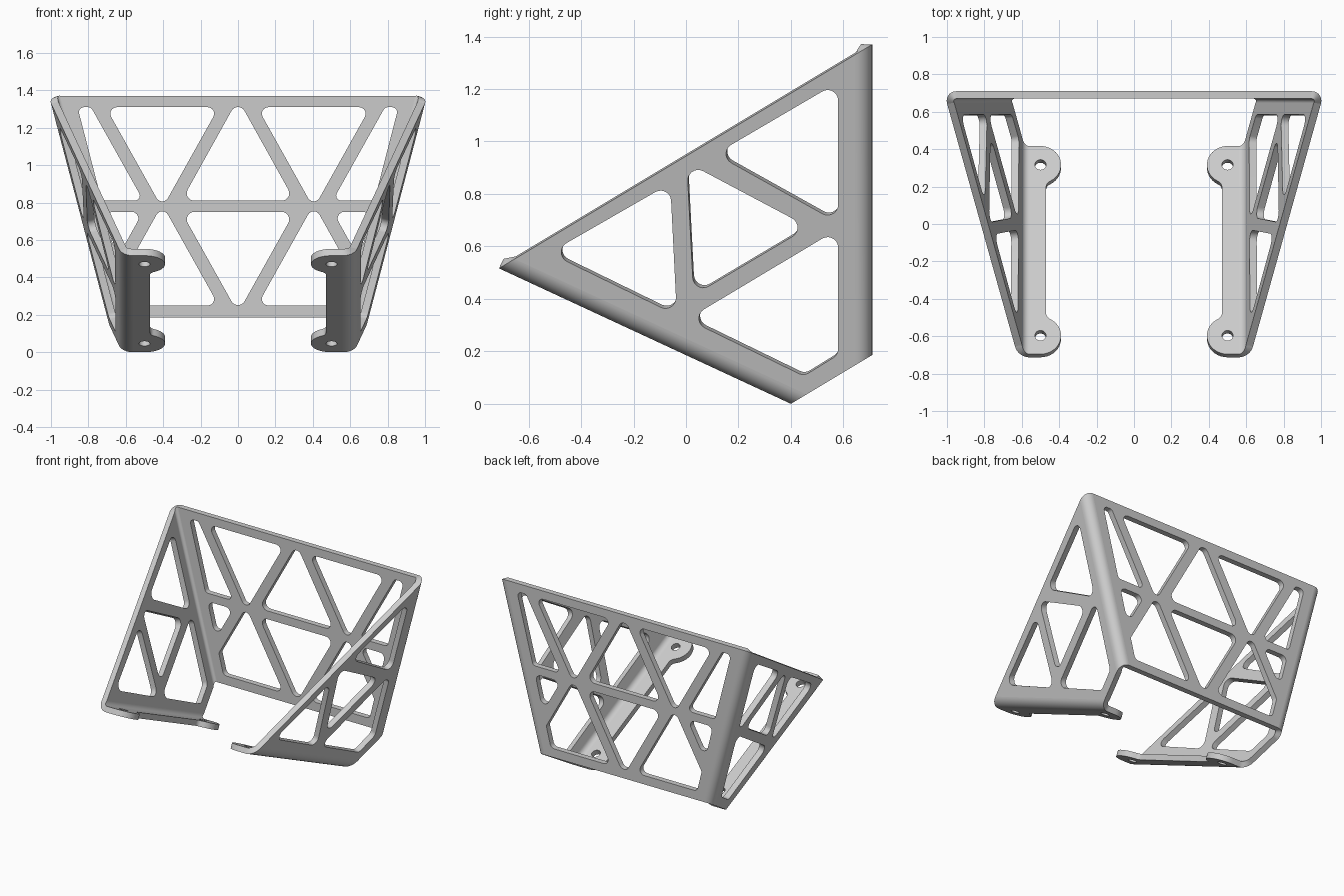
import bpy, bmesh
from math import sin, cos, pi, radians, sqrt, atan, tan, atan2
from mathutils import Vector as V

if "Cube" in bpy.data.objects:
    bpy.data.objects.remove(bpy.data.objects["Cube"])

T = 0.04                      # sheet thickness
K = 0.464                     # slope of the mounting flange
C = 0.2629                    # side panel plane: x = A + B*y + C*z
B = K * C
A = 0.62 - B * 0.4
YB = 0.71                     # rear face
E_TOP, E_BOT = 0.944, -0.24   # cut planes: z - 0.6*y = e
N_SIDE = V((1, -B, -C)).normalized()
N_BACK = V((0, 1, 0))
N_FLANGE = V((0, -K, -1)).normalized()


def arc(cx, cy, r, a0, a1, n=8):
    return [(cx + r * cos(radians(a0 + (a1 - a0) * i / n)),
             cy + r * sin(radians(a0 + (a1 - a0) * i / n))) for i in range(n + 1)]


def rounded(pts, r=0.04, n=7):
    """Polygon with every corner filleted."""
    out = []
    for i, p in enumerate(pts):
        p = V(p)
        d0 = (V(pts[i - 1]) - p).normalized()
        d1 = (V(pts[(i + 1) % len(pts)]) - p).normalized()
        half = d0.angle(d1) / 2
        c = p + (d0 + d1).normalized() * r / sin(half)
        s, e = p + d0 * r / tan(half) - c, p + d1 * r / tan(half) - c
        a0 = atan2(s.y, s.x)
        da = (atan2(e.y, e.x) - a0 + pi) % (2 * pi) - pi
        out += [(c.x + r * cos(a0 + da * j / n), c.y + r * sin(a0 + da * j / n))
                for j in range(n + 1)]
    return out


def finish(name, bm, mirror):
    bmesh.ops.remove_doubles(bm, verts=bm.verts, dist=1e-5)
    bmesh.ops.recalc_face_normals(bm, faces=bm.faces)
    me = bpy.data.meshes.new(name)
    bm.to_mesh(me)
    bm.free()
    ob = bpy.data.objects.new(name, me)
    bpy.context.collection.objects.link(ob)
    if mirror:
        ob.modifiers.new("Mirror", 'MIRROR').use_mirror_merge = False
    bpy.ops.object.select_all(action='DESELECT')
    ob.select_set(True)
    bpy.context.view_layer.objects.active = ob
    bpy.ops.object.shade_smooth_by_angle()
    return ob


def plate(name, loops, place, mirror=True):
    """Filled outline with holes, laid onto a plane by place(u, v, depth)."""
    cu = bpy.data.curves.new(name + "_outline", 'CURVE')
    cu.dimensions = '2D'
    cu.fill_mode = 'BOTH'
    cu.extrude = 0.5
    for loop in loops:
        sp = cu.splines.new('POLY')
        sp.points.add(len(loop) - 1)
        for q, p in zip(sp.points, loop):
            q.co = (p[0], p[1], 0, 1)
        sp.use_cyclic_u = True
    tmp = bpy.data.objects.new(name + "_outline", cu)
    bpy.context.collection.objects.link(tmp)
    dg = bpy.context.evaluated_depsgraph_get()
    me = bpy.data.meshes.new_from_object(tmp.evaluated_get(dg))
    bpy.data.objects.remove(tmp)
    bm = bmesh.new()
    bm.from_mesh(me)
    for v in bm.verts:
        v.co = place(v.co.x, v.co.y, (v.co.z + 0.5) * T)
    return finish(name, bm, mirror)


def bend(name, p, d, n1, n2, r, n=12):
    """Rolled corner between two panels; returns its outer end points."""
    axis = p - r * (n1 + n2) / (1 + n1.dot(n2))
    bm = bmesh.new()
    rows, ends = [], []
    for i in range(n + 1):
        nn = n1.slerp(n2, i / n)
        row = []
        for e in (E_BOT, E_TOP):
            o = axis + nn * r
            o = o + d * ((e - (o.z - 0.6 * o.y)) / (d.z - 0.6 * d.y))
            row += [o, o - nn * T]
        ends.append((row[0], row[2]))
        rows.append([bm.verts.new(row[k]) for k in (0, 1, 3, 2)])
    for a, b in zip(rows, rows[1:]):
        for k in range(4):
            j = (k + 1) % 4
            bm.faces.new((a[k], a[j], b[j], b[k]))
    bm.faces.new(rows[0])
    bm.faces.new(rows[-1][::-1])
    finish(name, bm, True)
    return ends[0], ends[-1]


# rolled corners: rear panel to side panel, side panel to flange
(bk_lo, bk_hi), (sb_lo, sb_hi) = bend(
    "rear_bends", V((A + B * YB, YB, 0)), V((C, 0, 1)), N_BACK, N_SIDE, 0.06)
(fl_lo, fl_hi), (sf_lo, sf_hi) = bend(
    "flange_bends", V((0.62, 0.4, 0)), V((0, 1, -K)), N_FLANGE, N_SIDE, 0.08)

# side panels with triangular cut-outs (y, z)
side_holes = [
    [(.112, .952), (.58, 1.226), (.58, .691)],
    [(.003, .92), (.467, .674), (.029, .414)],
    [(-.521, .575), (-.06, .84), (-.035, .338)],
    [(.005, .322), (.58, .666), (.58, .187), (.449, .106)],
]
plate("side_panels",
      [[(p.y, p.z) for p in (sf_hi, sf_lo, sb_lo, sb_hi)]] + [rounded(h) for h in side_holes],
      lambda u, v, w: V((A + B * u + C * v, u, v)) - N_SIDE * w)

# rear panel with truss cut-outs (x, z)
half_holes = [
    [(-.707, 1.31), (-.103, 1.31), (-.405, .77)],
    [(-.858, 1.31), (-.786, 1.31), (-.506, .81), (-.729, .81)],
    [(-.713, .75), (-.508, .75), (-.649, .498)],
    [(-.405, .79), (-.103, .25), (-.585, .25), (-.623, .40)],
]
rear_loops = [[(-bk_hi.x, bk_hi.z), (bk_hi.x, bk_hi.z), (bk_lo.x, bk_lo.z), (-bk_lo.x, bk_lo.z)],
              rounded([(0, 1.353), (.302, .81), (-.302, .81)]),
              rounded([(0, .21), (.302, .75), (-.302, .75)])]
for i, h in enumerate(half_holes):
    r = 0.027 if i == 1 else 0.035
    rear_loops += [rounded(h, r), rounded([(-x, z) for x, z in h], r)]
plate("rear_panel", rear_loops, lambda u, v, w: V((u, YB - w, v)), mirror=False)

# mounting flanges with a round screw tab at each end (x, distance along slope)
L = (fl_hi - fl_lo).length
along = (fl_lo - fl_hi).normalized()
rise = sqrt(.15 ** 2 - .07 ** 2)
ang = 180 - math_deg if (math_deg := atan(rise / .07) * 180 / pi) else 0
tab = arc(.5, .11, .11, 270, ang, 16) + arc(.43, .11 + rise, .04, ang - 180, 0, 6)
flange = [(fl_hi.x, 0)] + tab + [(x, L - s) for x, s in reversed(tab)] + [(fl_hi.x, L)]
plate("mounting_flanges",
      [flange] + [arc(.5, s, .03, 0, 345, 23) for s in (.11, L - .11)],
      lambda u, s, w: V((u, fl_hi.y, fl_hi.z)) + along * s - N_FLANGE * w)
